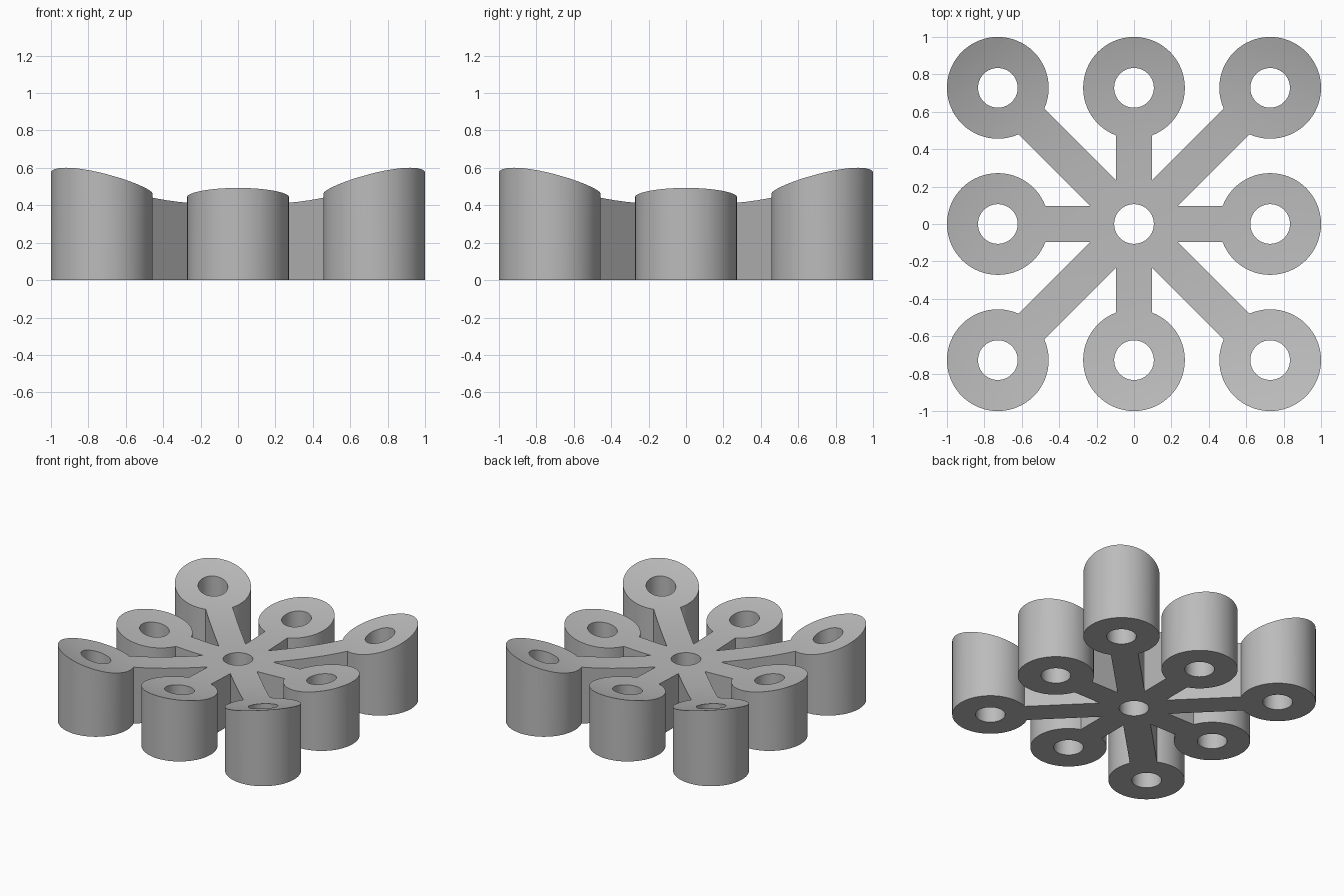
import bpy, bmesh
from math import cos, sin, pi
from mathutils import Matrix, Vector

cube = bpy.data.objects.get("Cube")
if cube:
    bpy.data.objects.remove(cube, do_unlink=True)

SPACING = 0.728      # distance between neighbouring ring centres
RING_R = 0.272
HOLE_R = 0.106
ARM_W = 0.195

grey = bpy.data.materials.new("plain grey")
grey.use_nodes = True
grey.diffuse_color = (0.5, 0.5, 0.5, 1)
grey.node_tree.nodes["Principled BSDF"].inputs["Base Color"].default_value = (0.5, 0.5, 0.5, 1)


def make_object(name, bm):
    bmesh.ops.recalc_face_normals(bm, faces=bm.faces)
    mesh = bpy.data.meshes.new(name)
    bm.to_mesh(mesh)
    bm.free()
    mesh.materials.append(grey)
    obj = bpy.data.objects.new(name, mesh)
    bpy.context.collection.objects.link(obj)
    return obj


def cylinders(name, centres, radius, height):
    bm = bmesh.new()
    for x, y in centres:
        bmesh.ops.create_cone(bm, cap_ends=True, segments=64, radius1=radius, radius2=radius,
                              depth=height, matrix=Matrix.Translation((x, y, 0.3)))
    return make_object(name, bm)


def bar(name, angle, length, height):
    bm = bmesh.new()
    bmesh.ops.create_cube(bm, size=1)
    bmesh.ops.scale(bm, vec=(length, ARM_W, height), verts=bm.verts)
    bmesh.ops.transform(bm, verts=bm.verts,
                        matrix=Matrix.Translation((0, 0, 0.3)) @ Matrix.Rotation(angle, 4, "Z"))
    return make_object(name, bm)


def dish_envelope(name, steps=96, rings=18, outer=1.44):
    """Round block from the ground up to a dished top."""
    bm = bmesh.new()
    loops = []
    for i in range(1, rings + 1):
        r = outer * i / rings
        z = 0.403 + 0.0895 * r ** 3
        loops.append([bm.verts.new((r * cos(2 * pi * k / steps), r * sin(2 * pi * k / steps), z))
                      for k in range(steps)])
    base = [bm.verts.new((v.co.x, v.co.y, 0)) for v in loops[-1]]
    loops.append(base)
    for a, b in zip(loops, loops[1:]):
        for k in range(steps):
            n = (k + 1) % steps
            bm.faces.new((a[k], b[k], b[n], a[n]))
    bm.faces.new(loops[0])
    bm.faces.new(base)
    return make_object(name, bm)


def combine(target, tool, operation):
    mod = target.modifiers.new(operation.lower(), "BOOLEAN")
    mod.operation, mod.solver, mod.object = operation, "EXACT", tool
    with bpy.context.temp_override(object=target, active_object=target, selected_objects=[target]):
        bpy.ops.object.modifier_apply(modifier=mod.name)
    bpy.data.objects.remove(tool, do_unlink=True)


# Crossing arms; heights differ slightly so no caps coincide before trimming
body = bar("eight_arm_body", 0, 2 * SPACING, 1.5)
for i in range(1, 4):
    length = 2 * SPACING * (2 ** 0.5 if i % 2 else 1)
    combine(body, bar("arm", i * pi / 4, length, 1.5 + 0.05 * i), "UNION")

# Rings around the edge, then a hole through every ring and the centre
grid = [(x * SPACING, y * SPACING) for x in (-1, 0, 1) for y in (-1, 0, 1)]
outer_grid = [c for c in grid if Vector(c).length > 0.1]
combine(body, cylinders("rings", outer_grid, RING_R, 1.8), "UNION")
combine(body, cylinders("holes", grid, HOLE_R, 2.2), "DIFFERENCE")

# Flat underside and dished top
combine(body, dish_envelope("dish"), "INTERSECT")

bpy.ops.object.select_all(action="DESELECT")
body.select_set(True)
bpy.context.view_layer.objects.active = body
bpy.ops.object.shade_smooth_by_angle(angle=pi / 6)
